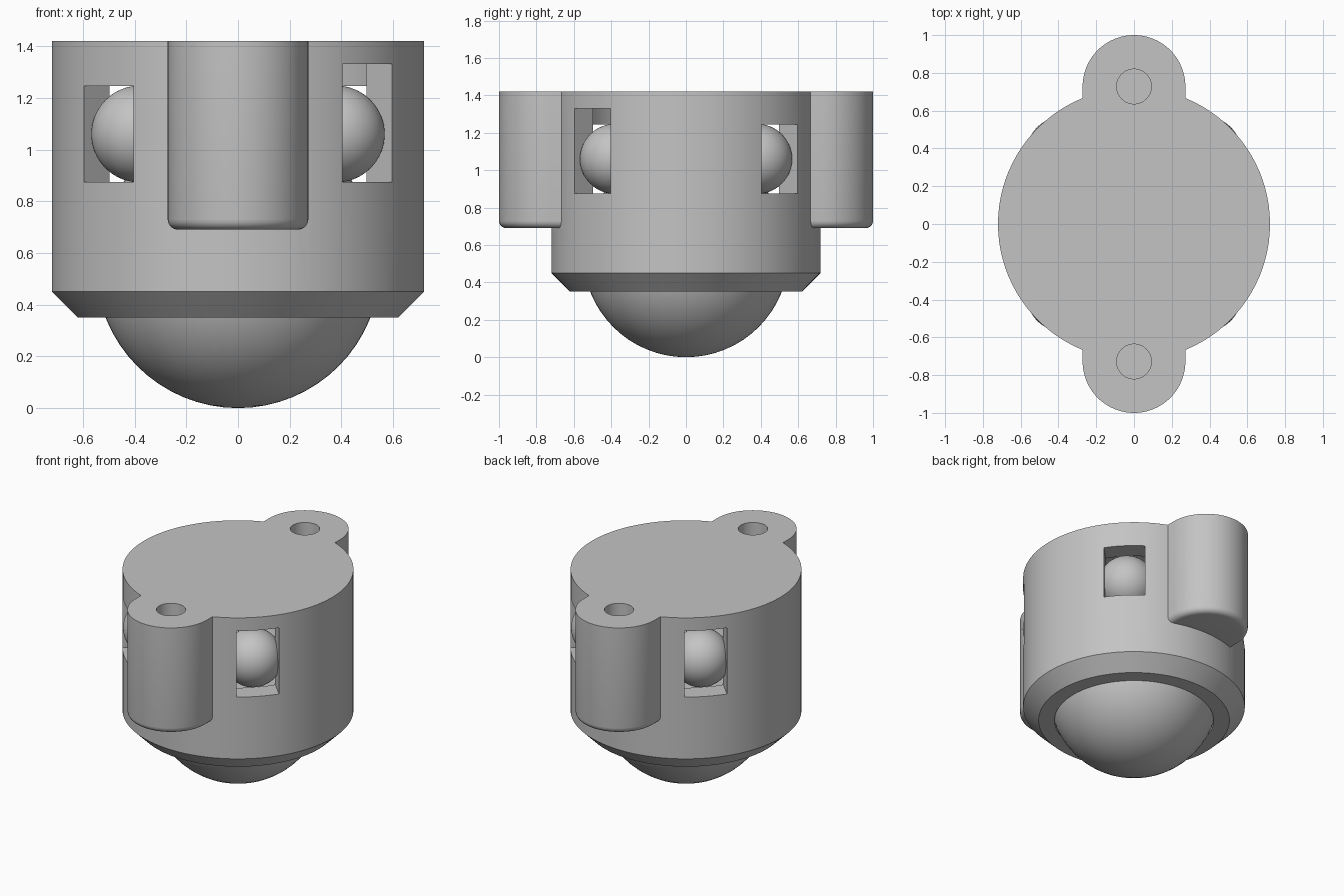
import bpy, bmesh
from math import pi, sin, cos, radians
from mathutils import Matrix

if "Cube" in bpy.data.objects:
    bpy.data.objects.remove(bpy.data.objects["Cube"])

GREY = (0.55, 0.55, 0.55, 1)
mat = bpy.data.materials.new("plain grey")
mat.use_nodes = True
mat.diffuse_color = GREY
mat.node_tree.nodes["Principled BSDF"].inputs["Base Color"].default_value = GREY

BALL_R, SMALL_R = 0.55, 0.187
TOP, LID_BOTTOM, FLOOR = 1.42, 1.335, 0.87
EAR_R, EAR_Y = 0.272, 0.728


def make_object(name, bm):
    bmesh.ops.recalc_face_normals(bm, faces=bm.faces)
    mesh = bpy.data.meshes.new(name)
    bm.to_mesh(mesh)
    bm.free()
    mesh.materials.append(mat)
    obj = bpy.data.objects.new(name, mesh)
    bpy.context.collection.objects.link(obj)
    return obj


def activate(obj):
    bpy.ops.object.select_all(action='DESELECT')
    obj.select_set(True)
    bpy.context.view_layer.objects.active = obj


def combine(target, other, operation):
    """Boolean the other object into the target, then discard it."""
    mod = target.modifiers.new("boolean", 'BOOLEAN')
    mod.operation, mod.solver, mod.object = operation, 'EXACT', other
    activate(target)
    bpy.ops.object.modifier_apply(modifier=mod.name)
    bpy.data.objects.remove(other)


def lathe(name, profile, steps=96):
    bm = bmesh.new()
    verts = [bm.verts.new((r, 0, z)) for r, z in profile]
    edges = [bm.edges.new((a, b)) for a, b in zip(verts, verts[1:] + verts[:1])]
    bmesh.ops.spin(bm, geom=verts + edges, cent=(0, 0, 0), axis=(0, 0, 1),
                   angle=2 * pi, steps=steps, use_merge=False)
    bmesh.ops.remove_doubles(bm, verts=bm.verts, dist=0.0001)
    # Drop the collapsed edge on the axis
    bmesh.ops.delete(bm, geom=[e for e in bm.edges if not e.link_faces], context='EDGES')
    return make_object(name, bm)


def ear(side):
    """Rounded mounting lug with a softened bottom edge."""
    bm = bmesh.new()
    outline = [(EAR_R * cos(pi * i / 40), EAR_Y + EAR_R * sin(pi * i / 40)) for i in range(41)]
    outline += [(-EAR_R, 0.6), (EAR_R, 0.6)]
    base = bm.faces.new([bm.verts.new((x, y, 0.69)) for x, y in outline])
    rim = list(base.edges)
    out = bmesh.ops.extrude_face_region(bm, geom=[base], use_keep_orig=True)
    raised = [g for g in out["geom"] if isinstance(g, bmesh.types.BMVert)]
    bmesh.ops.translate(bm, verts=raised, vec=(0, 0, TOP - 0.69))
    bmesh.ops.recalc_face_normals(bm, faces=bm.faces)
    bmesh.ops.bevel(bm, geom=rim, offset=0.04, segments=5, profile=0.5, affect='EDGES')
    if side < 0:
        bmesh.ops.rotate(bm, verts=bm.verts, cent=(0, 0, 0), matrix=Matrix.Rotation(pi, 3, 'Z'))
    return make_object("mounting_ear", bm)


def screw_hole(side):
    bm = bmesh.new()
    bmesh.ops.create_cone(bm, cap_ends=True, segments=48, radius1=0.092, radius2=0.092,
                          depth=0.7, matrix=Matrix.Translation((0, side * EAR_Y, 1.15)))
    return make_object("hole_cutter", bm)


def window(angle, top):
    low = 0.875
    bm = bmesh.new()
    place = (Matrix.Rotation(radians(angle), 4, 'Z')
             @ Matrix.Translation((0.7, 0, (low + top) / 2))
             @ Matrix.Diagonal((0.4, 0.27, top - low, 1)))
    bmesh.ops.create_cube(bm, size=1, matrix=place)
    return make_object("window_cutter", bm)


def ball(name, radius, location):
    bm = bmesh.new()
    bmesh.ops.create_uvsphere(bm, u_segments=64, v_segments=32, radius=radius)
    obj = make_object(name, bm)
    obj.location = location
    return obj


# Housing: chamfered drum with a closed lid, bearing chamber and ball socket
socket = BALL_R + 0.006
arc = [radians(a) for a in (35, 25, 15, 5, -5, -14, -21)]
profile = [(0.516, 0.35), (0.62, 0.35), (0.72, 0.45), (0.72, TOP), (0, TOP),
           (0, LID_BOTTOM), (0.583, LID_BOTTOM), (0.583, FLOOR)]
profile += [(socket * cos(a), BALL_R + socket * sin(a)) for a in arc]
housing = lathe("housing", profile)

# Mounting ears with blind screw holes
for side in (1, -1):
    combine(housing, ear(side), 'UNION')
for side in (1, -1):
    combine(housing, screw_hole(side), 'DIFFERENCE')

# Diagonal windows, alternating short and tall, each with a bearing ball
balls = [ball("main_ball", BALL_R, (0, 0, BALL_R))]
for i in range(4):
    angle = 45 + 90 * i
    combine(housing, window(angle, 1.33 if i % 2 else 1.245), 'DIFFERENCE')
    a = radians(angle)
    balls.append(ball("bearing_ball", SMALL_R, (0.538 * cos(a), 0.538 * sin(a), 1.06)))

for obj in [housing] + balls:
    activate(obj)
    bpy.ops.object.shade_smooth_by_angle(angle=radians(30))
